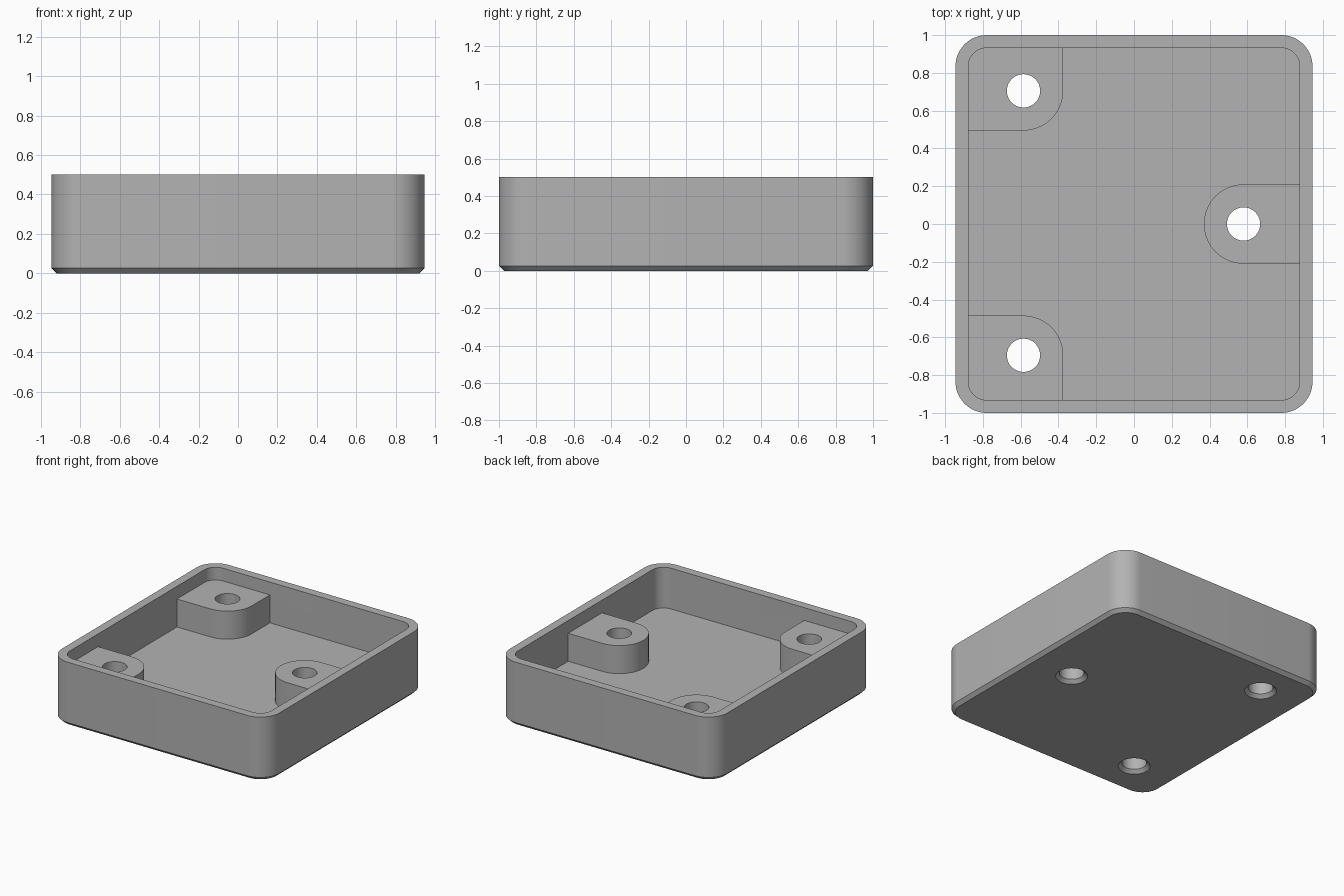
import bpy, bmesh, math

if "Cube" in bpy.data.objects:
    bpy.data.objects.remove(bpy.data.objects["Cube"], do_unlink=True)

WIDTH, DEPTH, HEIGHT = 0.945, 1.0, 0.5      # half width, half depth, full height
WALL, FLOOR, BOSS_TOP = 0.068, 0.18, 0.4
CHAMFER, CORNER = 0.026, 0.165
HOLE, BOSS = 0.088, 0.21
HOLES = [(-0.585, 0.705), (-0.585, -0.695), (0.58, 0.0)]

grey = bpy.data.materials.new("plain grey")
grey.use_nodes = True
colour = (0.45, 0.45, 0.45, 1)
grey.diffuse_color = colour
grey.node_tree.nodes["Principled BSDF"].inputs["Base Color"].default_value = colour


def outline(x0, x1, y0, y1, radii, steps=16):
    """Rectangle with one radius per corner, anticlockwise from the +x +y corner."""
    corners = [(x1, y1, -1, -1), (x0, y1, 1, -1), (x0, y0, 1, 1), (x1, y0, -1, 1)]
    points = []
    for i, ((x, y, sx, sy), r) in enumerate(zip(corners, radii)):
        for k in range(steps + 1):
            a = math.pi / 2 * (i + k / steps)
            points.append((x + sx * r + r * math.cos(a), y + sy * r + r * math.sin(a)))
    return points


def loft(name, sections):
    """Closed solid through (z, outline) sections."""
    bm = bmesh.new()
    rings = [[bm.verts.new((x, y, z)) for x, y in pts] for z, pts in sections]
    for low, high in zip(rings, rings[1:]):
        for i in range(len(low)):
            j = (i + 1) % len(low)
            bm.faces.new((low[i], low[j], high[j], high[i]))
    bm.faces.new(rings[0][::-1])
    bm.faces.new(rings[-1])
    bmesh.ops.remove_doubles(bm, verts=bm.verts, dist=1e-5)
    bmesh.ops.recalc_face_normals(bm, faces=bm.faces)
    mesh = bpy.data.meshes.new(name)
    bm.to_mesh(mesh)
    bm.free()
    mesh.materials.append(grey)
    obj = bpy.data.objects.new(name, mesh)
    bpy.context.collection.objects.link(obj)
    return obj


def combine(target, tool, operation):
    """Apply a boolean and remove the tool."""
    mod = target.modifiers.new(operation, "BOOLEAN")
    mod.operation, mod.object, mod.solver = operation, tool, "EXACT"
    bpy.context.view_layer.objects.active = target
    bpy.ops.object.modifier_apply(modifier=mod.name)
    bpy.data.objects.remove(tool, do_unlink=True)


def rounded(inset):
    w, d = WIDTH - inset, DEPTH - inset
    return outline(-w, w, -d, d, [CORNER - inset] * 4)


def circle(x, y, r):
    return outline(x - r, x + r, y - r, y + r, [r] * 4)


# Tray body with chamfered bottom edge and hollow interior
tray = loft("tray", [(0, rounded(CHAMFER)), (CHAMFER, rounded(0)), (HEIGHT, rounded(0))])
combine(tray, loft("pocket", [(FLOOR, rounded(WALL)), (HEIGHT + 0.1, rounded(WALL))]), "DIFFERENCE")

# Screw bosses, slightly sunk into the walls and floor
wall_x, wall_y = WIDTH - WALL + 0.01, DEPTH - WALL + 0.01
boss_outlines = [
    outline(-wall_x, HOLES[0][0] + BOSS, HOLES[0][1] - BOSS, wall_y, [0, 0, 0, BOSS]),
    outline(-wall_x, HOLES[1][0] + BOSS, -wall_y, HOLES[1][1] + BOSS, [BOSS, 0, 0, 0]),
    outline(HOLES[2][0] - BOSS, wall_x, -BOSS, BOSS, [0, BOSS, BOSS, 0]),
]
for pts in boss_outlines:
    combine(tray, loft("boss", [(FLOOR - 0.05, pts), (BOSS_TOP, pts)]), "UNION")

# Through holes, chamfered at the underside
for x, y in HOLES:
    drill = loft("drill", [(-CHAMFER, circle(x, y, HOLE + 2 * CHAMFER)),
                           (CHAMFER, circle(x, y, HOLE)),
                           (HEIGHT + 0.1, circle(x, y, HOLE))])
    combine(tray, drill, "DIFFERENCE")

bpy.ops.object.select_all(action="DESELECT")
tray.select_set(True)
bpy.context.view_layer.objects.active = tray
bpy.ops.object.shade_smooth_by_angle(angle=math.radians(30))
